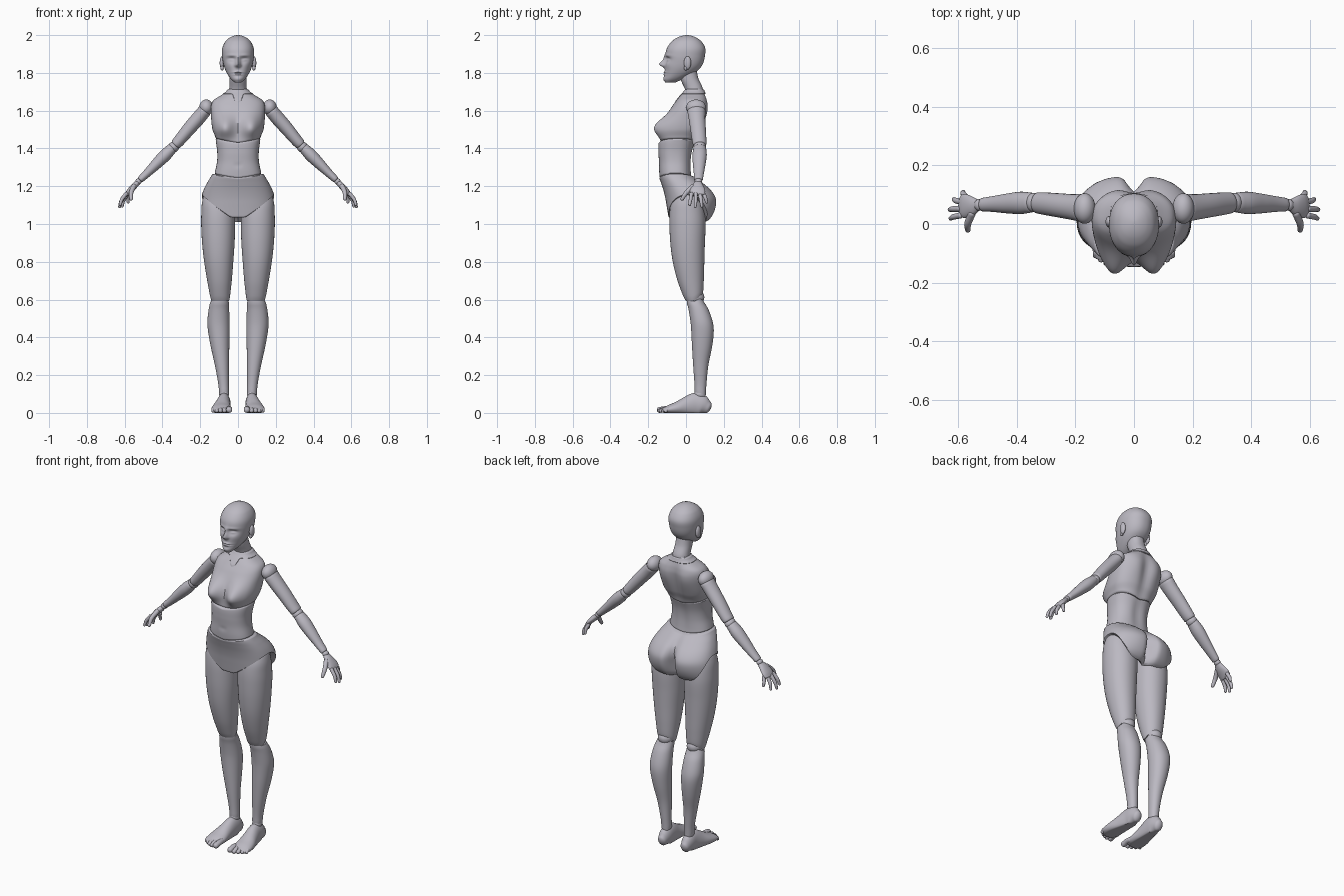
import bpy, bmesh, math
from mathutils import Vector

skin = bpy.data.materials.new("lavender_grey")
skin.diffuse_color = (0.50, 0.485, 0.54, 1)


def at(keys, s):
    """Smooth interpolation of key tuples by their first entry."""
    s = min(max(s, keys[0][0]), keys[-1][0])
    i = max(j for j in range(len(keys) - 1) if keys[j][0] <= s)

    def slope(j, k):
        a, b = keys[max(j - 1, 0)], keys[min(j + 1, len(keys) - 1)]
        return (b[k] - a[k]) / (b[0] - a[0])
    p, q = keys[i], keys[i + 1]
    h = q[0] - p[0]
    t = (s - p[0]) / h
    return [p[k] * (2*t**3 - 3*t*t + 1) + q[k] * (3*t*t - 2*t**3)
            + h * slope(i, k) * (t**3 - 2*t*t + t) + h * slope(i + 1, k) * (t**3 - t*t)
            for k in range(1, len(p))]


def finish(name, rings, mirror, tips=(None, None)):
    """Skin rings of points into a closed smooth part."""
    bm = bmesh.new()
    vs = [[bm.verts.new(p) for p in r] for r in rings]
    n = len(vs[0])
    for a, b in zip(vs, vs[1:]):
        for i in range(n):
            bm.faces.new((a[i], a[(i+1) % n], b[(i+1) % n], b[i]))
    for ring, tip in ((vs[0], tips[0]), (vs[-1], tips[1])):
        if tip is None:
            tip = sum((v.co for v in ring), Vector()) / n
        c = bm.verts.new(tip)
        for i in range(n):
            bm.faces.new((ring[i], ring[(i+1) % n], c))
    bmesh.ops.recalc_face_normals(bm, faces=bm.faces)
    me = bpy.data.meshes.new(name)
    bm.to_mesh(me)
    bm.free()
    ob = bpy.data.objects.new(name, me)
    bpy.context.collection.objects.link(ob)
    me.materials.append(skin)
    bpy.ops.object.select_all(action='DESELECT')
    ob.select_set(True)
    bpy.context.view_layer.objects.active = ob
    bpy.ops.object.shade_smooth_by_angle(angle=math.radians(45))
    if mirror:
        m = ob.modifiers.new("mirror", 'MIRROR')
        m.use_mirror_merge = False
    return ob


def shell(name, keys, lo=None, hi=None, bumps=(), e=2.2, n=56, steps=40, mirror=False, lip=0.965):
    """Upright part: keys are (z, centre x, half width, front y, back y); lo/hi shape its rims."""
    rings = []
    for j in range(steps + 1):
        t, ring = j / steps, []
        f = lip if j in (0, steps) else 1
        for i in range(n):
            a = 2 * math.pi * i / n
            c, s = math.cos(a), math.sin(a)
            z0 = lo(c, s) if lo else keys[0][0]
            z1 = hi(c, s) if hi else keys[-1][0]
            z = z0 + (z1 - z0) * t
            cx, hw, yf, yb = at(keys, z)
            x = cx + f * hw * math.copysign(abs(c) ** (2/e), c)
            y = (yf + yb) / 2 + f * (yb - yf) / 2 * math.copysign(abs(s) ** (2/e), s)
            for side, bx, bz, sx, sz, d in bumps:
                if side * s > 0:
                    g = math.exp(-((abs(x) - bx) / sx) ** 2 / 2 - ((z - bz) / sz) ** 2 / 2)
                    y += side * d * g * min(1, 2 * abs(s))
            ring.append(Vector((x, y, z)))
        rings.append(ring)
    return finish(name, rings, mirror)


def limb(name, pts, n=24, steps=20, dome=0.8, side=(0, 1, 0), floor=False, mirror=True):
    """Domed tube: pts are (x, y, z, radius, radius along the side axis)."""
    keys, d = [], 0
    for i, p in enumerate(pts):
        if i:
            d += (Vector(p[:3]) - Vector(pts[i-1][:3])).length
        keys.append((d, *p))
    rings, tips = [], []

    def ring(s, grow=1, out=0):
        x, y, z, r1, r2 = at(keys, s)
        h = d * 0.02
        T = (Vector(at(keys, s + h)[:3]) - Vector(at(keys, s - h)[:3])).normalized()
        V = Vector(side)
        V = (V - T * V.dot(T)).normalized()
        U = T.cross(V)
        C = Vector((x, y, z)) + T * out * min(r1, r2)
        pts_ = [C + U * r1 * grow * math.cos(2*math.pi*i/n) + V * r2 * grow * math.sin(2*math.pi*i/n)
                for i in range(n)]
        for p in pts_:
            if floor:
                p.z = max(p.z, 0)
        return pts_, C
    angles = [math.radians(q) for q in (75, 55, 35, 18)]
    tips.append(ring(0, 1, -dome)[1])
    rings += [ring(0, math.cos(q), -dome * math.sin(q))[0] for q in angles]
    rings += [ring(d * j / steps)[0] for j in range(steps + 1)]
    rings += [ring(d, math.cos(q), dome * math.sin(q))[0] for q in reversed(angles)]
    tips.append(ring(d, 1, dome)[1])
    return finish(name, rings, mirror, tips)


def ball(name, c, r, mirror=True):
    """Ellipsoid joint."""
    rings = [[Vector((c[0] + r[0] * math.sin(p) * math.cos(2*math.pi*i/28),
                      c[1] + r[1] * math.sin(p) * math.sin(2*math.pi*i/28),
                      c[2] + r[2] * math.cos(p))) for i in range(28)]
             for p in [math.pi * j / 16 for j in range(1, 16)]]
    return finish(name, rings, mirror, (Vector(c) + Vector((0, 0, r[2])), Vector(c) - Vector((0, 0, r[2]))))


# Head with brow, eye sockets, lids, nose, lips and chin
shell("head", [(1.748, 0, .016, -.108, -.06), (1.765, 0, .036, -.114, -.02), (1.79, 0, .054, -.113, .03),
               (1.82, 0, .069, -.111, .07), (1.85, 0, .078, -.109, .09), (1.89, 0, .084, -.108, .1),
               (1.93, 0, .083, -.101, .102), (1.965, 0, .068, -.077, .083), (1.985, 0, .047, -.05, .058),
               (1.996, 0, .024, -.023, .032), (2.0, 0, .006, 0, .012)],
      bumps=[(-1, 0, 1.846, .008, .011, .026), (-1, 0, 1.868, .008, .02, .012), (-1, .011, 1.84, .006, .006, .006),
             (-1, .034, 1.872, .016, .010, -.014), (-1, .034, 1.868, .010, .005, .007),
             (-1, .034, 1.892, .02, .006, .004), (-1, 0, 1.803, .016, .004, .007), (-1, 0, 1.792, .014, .004, .007),
             (-1, 0, 1.7975, .018, .0018, -.006), (-1, 0, 1.768, .016, .010, .006), (-1, .045, 1.84, .015, .015, .004)],
      n=112, steps=90, lip=1)
ball("ears", (.085, .008, 1.853), (.012, .019, .035))
ball("ear_lobes", (.084, -.002, 1.826), (.009, .01, .013))

# Neck, collar and chest
shell("neck", [(1.67, 0, .052, .01, .09), (1.72, 0, .046, -.008, .088), (1.77, 0, .044, -.03, .066),
               (1.82, 0, .043, -.035, .055)])
chest = [(1.42, 0, .112, -.13, .05), (1.46, 0, .12, -.125, .065), (1.5, 0, .135, -.12, .085),
         (1.56, 0, .142, -.105, .105), (1.62, 0, .143, -.075, .115), (1.655, 0, .13, -.05, .112),
         (1.68, 0, .092, -.03, .105), (1.70, 0, .062, -.012, .097), (1.715, 0, .05, -.002, .092)]
rib = lambda c, s: 1.43 + .022 * abs(c)
shell("chest", chest, lo=rib, e=2.4, n=80, steps=50,
      bumps=[(-1, .072, 1.51, .036, .042, .06), (1, 0, 1.56, .022, .09, -.014), (1, .07, 1.6, .03, .04, .006)])
shell("collar", [(z, x, w + .003, f - .003, b + .003) for z, x, w, f, b in chest], e=2.4, n=80, steps=12,
      lo=lambda c, s: 1.688 - (.045 * math.exp(-(c / .17) ** 2) if s < 0 else 0), hi=lambda c, s: 1.712)

# Abdomen
waist = lambda c, s: 1.245 + .02 * abs(c)
shell("abdomen", [(1.23, 0, .132, -.138, .032), (1.28, 0, .121, -.142, .028), (1.33, 0, .111, -.143, .028),
                  (1.38, 0, .11, -.146, .034), (1.43, 0, .116, -.145, .048), (1.46, 0, .12, -.135, .06)],
      lo=waist, hi=rib, e=2.4, bumps=[(1, 0, 1.35, .02, .08, -.008), (-1, 0, 1.31, .008, .01, -.004)])

# Pelvis with leg openings and the cleft behind
shell("pelvis", [(1.0, 0, .197, -.088, .085), (1.02, 0, .199, -.09, .12), (1.05, 0, .2, -.095, .143),
                 (1.1, 0, .2, -.103, .158), (1.14, 0, .195, -.11, .157), (1.18, 0, .182, -.12, .133),
                 (1.22, 0, .162, -.133, .088), (1.25, 0, .144, -.143, .05), (1.27, 0, .132, -.145, .035)],
      lo=lambda c, s: (1.035 + .7 * max(.2 * abs(c) - .03, 0)) if s < 0 else 1.01 + .144 * abs(c) ** 4,
      hi=waist, e=2.35, n=96, steps=44, bumps=[(1, 0, 1.09, .018, .075, -.06), (1, .09, 1.1, .04, .05, .005)])

# Legs
shell("thighs", [(.585, .093, .046, .002, .075), (.62, .095, .053, -.015, .088), (.7, .098, .065, -.045, .094),
                 (.8, .102, .077, -.07, .097), (.9, .104, .086, -.083, .1), (1.0, .105, .09, -.088, .104),
                 (1.06, .105, .089, -.087, .1), (1.11, .106, .085, -.08, .09), (1.16, .108, .072, -.06, .075)],
      e=2.1, mirror=True, lo=lambda c, s: .592 + .03 * max(s, 0))
ball("knees", (.094, .052, .612), (.043, .045, .04))
shell("shins", [(.09, .073, .026, .046, .104), (.15, .076, .028, .045, .108), (.25, .085, .037, .038, .118),
                (.35, .095, .049, .032, .138), (.43, .101, .057, .028, .147), (.48, .103, .059, .024, .142),
                (.55, .101, .054, .013, .118), (.59, .097, .049, .003, .094), (.615, .094, .045, .002, .085)],
      e=2.1, mirror=True, lo=lambda c, s: .105 - .03 * max(s, 0), hi=lambda c, s: .592 + .02 * max(s, 0))
ball("ankles", (.074, .074, .098), (.026, .031, .028))

# Feet, built along y and flattened on the ground
limb("feet", [(.074, .112, .030, .034, .026), (.074, .085, .042, .054, .034), (.075, .05, .044, .062, .036),
              (.081, 0, .034, .05, .042), (.087, -.05, .024, .034, .051), (.088, -.09, .018, .024, .053),
              (.087, -.112, .014, .015, .045)], side=(1, 0, 0), floor=True, n=36)
for i, (x, tip, r) in enumerate([(.047, -.142, .016), (.072, -.142, .0115), (.093, -.134, .011),
                                 (.112, -.122, .0105), (.13, -.108, .010)]):
    limb("toe_%d" % (i + 1), [(x * .95 + .004, -.085, .02, r, r), (x, (tip - .085) / 2, .021, r * .9, r),
                              (x, tip, r * .95, r * .95, r)],
         side=(1, 0, 0), floor=True, n=16, steps=8)

# Arms
ball("shoulders", (.168, .053, 1.617), (.037, .052, .042))
limb("upper_arms", [(.178, .055, 1.598, .036, .048), (.21, .058, 1.56, .037, .044), (.26, .064, 1.503, .035, .041),
                    (.31, .07, 1.443, .031, .038), (.328, .072, 1.423, .029, .036)], dome=.4)
ball("elbows", (.34, .073, 1.408), (.029, .033, .029))
limb("forearms", [(.350, .073, 1.400, .028, .034), (.385, .072, 1.365, .033, .038), (.43, .07, 1.32, .029, .034),
                  (.48, .068, 1.27, .022, .027), (.516, .066, 1.236, .018, .023)], dome=.4)
ball("wrists", (.527, .065, 1.225), (.017, .02, .017))

# Hands
limb("palms", [(.533, .064, 1.217, .014, .021), (.553, .061, 1.197, .016, .034), (.575, .061, 1.174, .014, .041),
               (.588, .062, 1.158, .011, .038)], dome=.6)
fingers = {"index_fingers": ((.592, .029, 1.160), (.615, .024, 1.130), (.624, .019, 1.103)),
           "middle_fingers": ((.594, .052, 1.157), (.618, .051, 1.122), (.627, .049, 1.092)),
           "ring_fingers": ((.587, .075, 1.155), (.607, .080, 1.122), (.613, .084, 1.095)),
           "little_fingers": ((.574, .093, 1.160), (.582, .103, 1.137), (.582, .109, 1.116)),
           "thumbs": ((.552, .035, 1.198), (.566, .001, 1.165), (.566, -.02, 1.133))}
for name, path in fingers.items():
    k = 1.25 if name == "thumbs" else 1
    limb(name, [(*p, r * k, r * k) for p, r in zip(path, (.0105, .0095, .0075))], n=16, steps=12, dome=1)
